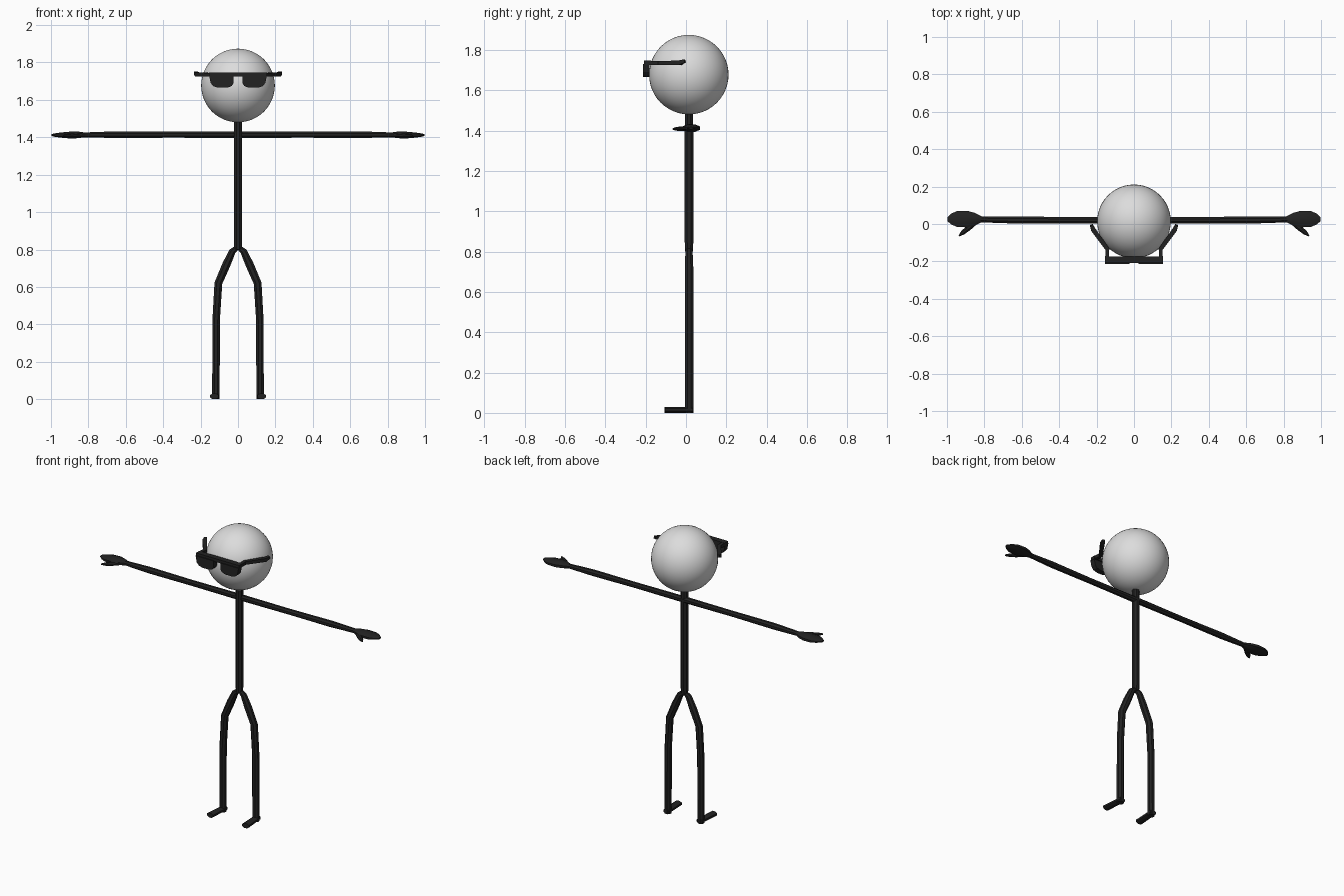
import bpy, bmesh, math
from mathutils import Vector

if "Cube" in bpy.data.objects:
    bpy.data.objects.remove(bpy.data.objects["Cube"])


def material(name, rgb):
    m = bpy.data.materials.new(name)
    m.diffuse_color = (*rgb, 1)
    m.use_nodes = True
    m.node_tree.nodes["Principled BSDF"].inputs["Base Color"].default_value = m.diffuse_color
    return m


BLACK = material("soft black", (0.016, 0.016, 0.016))
GREY = material("light grey", (0.72, 0.72, 0.72))


def finish(bm, name, mat, smooth=True):
    bmesh.ops.recalc_face_normals(bm, faces=bm.faces)
    me = bpy.data.meshes.new(name)
    bm.to_mesh(me)
    bm.free()
    me.materials.append(mat)
    ob = bpy.data.objects.new(name, me)
    bpy.context.collection.objects.link(ob)
    if smooth:
        bpy.ops.object.select_all(action='DESELECT')
        ob.select_set(True)
        bpy.context.view_layer.objects.active = ob
        bpy.ops.object.shade_smooth_by_angle(angle=math.radians(35))
    return ob


def tube(name, path, side=1, sides=8, ref=(0, 1, 0)):
    """Tube along (x, y, z, half size along ref, half size across) points."""
    bm = bmesh.new()
    pts = [Vector((p[0] * side, p[1], p[2])) for p in path]
    rings = []
    for i, p in enumerate(pts):
        t = (pts[min(i + 1, len(pts) - 1)] - pts[max(i - 1, 0)]).normalized()
        u = Vector(ref)
        u = (u - t * u.dot(t)).normalized()
        v = t.cross(u)
        ru, rv = path[i][3:]
        ring = []
        for k in range(sides):
            a = math.tau * (k + 0.5) / sides
            s = 1 / math.cos(math.pi / sides)
            ring.append(bm.verts.new(p + s * (u * ru * math.cos(a) + v * rv * math.sin(a))))
        rings.append(ring)
    for a, b in zip(rings, rings[1:]):
        for k in range(sides):
            j = (k + 1) % sides
            bm.faces.new((a[k], a[j], b[j], b[k]))
    bm.faces.new(rings[0])
    bm.faces.new(rings[-1])
    return finish(bm, name, BLACK)


def plate(name, outline, y0, y1, side=1):
    """Outline in x and z, extruded from y0 to y1."""
    bm = bmesh.new()
    f = bm.faces.new([bm.verts.new((x * side, y0, z)) for x, z in outline])
    r = bmesh.ops.extrude_face_region(bm, geom=[f])
    vs = [g for g in r["geom"] if isinstance(g, bmesh.types.BMVert)]
    bmesh.ops.translate(bm, verts=vs, vec=(0, y1 - y0, 0))
    return finish(bm, name, BLACK, False)


# Head
bm = bmesh.new()
bmesh.ops.create_uvsphere(bm, u_segments=48, v_segments=24, radius=0.197)
bmesh.ops.translate(bm, verts=bm.verts, vec=(0, 0.014, 1.677))
finish(bm, "head", GREY)

# Torso and neck
Y = 0.015
tube("torso", [(0, Y, 0.80, 0.019, 0.02), (0, Y, 0.86, 0.022, 0.022),
               (0, Y, 1.38, 0.022, 0.022), (0, Y, 1.50, 0.019, 0.021)])

# Glasses: top bar
plate("glasses_bar", [(-0.155, 1.725), (0.155, 1.725), (0.155, 1.746), (-0.155, 1.746)],
      -0.209, -0.174)

for side, tag in ((1, "left"), (-1, "right")):
    # Arm, slightly swollen at the elbow and thin at the wrist
    tube(tag + "_arm", [(0, 0.02, 1.414, 0.017, 0.018), (0.35, 0.02, 1.414, 0.017, 0.016),
                        (0.65, 0.022, 1.414, 0.019, 0.018), (0.85, 0.025, 1.413, 0.015, 0.012)], side)
    # Flat hand with a pointed tip
    tube(tag + "_hand", [(0.815, 0.025, 1.413, 0.016, 0.012), (0.85, 0.026, 1.413, 0.033, 0.017),
                         (0.89, 0.026, 1.412, 0.044, 0.019), (0.945, 0.027, 1.412, 0.043, 0.014),
                         (0.975, 0.026, 1.412, 0.030, 0.010), (0.998, 0.025, 1.412, 0.010, 0.005)], side)
    # Thumb
    tube(tag + "_thumb", [(0.845, 0.01, 1.411, 0.012, 0.010), (0.885, -0.022, 1.409, 0.014, 0.011),
                          (0.915, -0.046, 1.408, 0.012, 0.009), (0.935, -0.063, 1.408, 0.004, 0.004)], side)
    # Leg
    tube(tag + "_leg", [(0.004, Y, 0.812, 0.014, 0.012), (0.03, Y, 0.79, 0.018, 0.018),
                        (0.062, Y, 0.72, 0.021, 0.022), (0.105, Y, 0.62, 0.021, 0.021),
                        (0.117, Y, 0.42, 0.021, 0.020), (0.118, Y, 0.0, 0.021, 0.020)], side)
    # Foot
    tube(tag + "_foot", [(0.118, 0.034, 0.015, 0.020, 0.015), (0.120, 0.0, 0.015, 0.021, 0.015),
                         (0.127, -0.105, 0.015, 0.023, 0.015)], side, ref=(1, 0, 0))
    # Lens with rounded lower corners
    plate(tag + "_lens", [(0.024, 1.73), (0.024, 1.69), (0.034, 1.674), (0.058, 1.665),
                          (0.105, 1.665), (0.132, 1.673), (0.146, 1.69), (0.154, 1.73)],
          -0.214, -0.180, side)
    # Temple wrapping round the head
    tube(tag + "_temple", [(0.145, -0.195, 1.735, 0.010, 0.010), (0.142, -0.135, 1.734, 0.010, 0.011),
                           (0.218, -0.03, 1.736, 0.011, 0.013), (0.228, -0.005, 1.745, 0.008, 0.008)],
         side, 4, (0, 0, 1))
